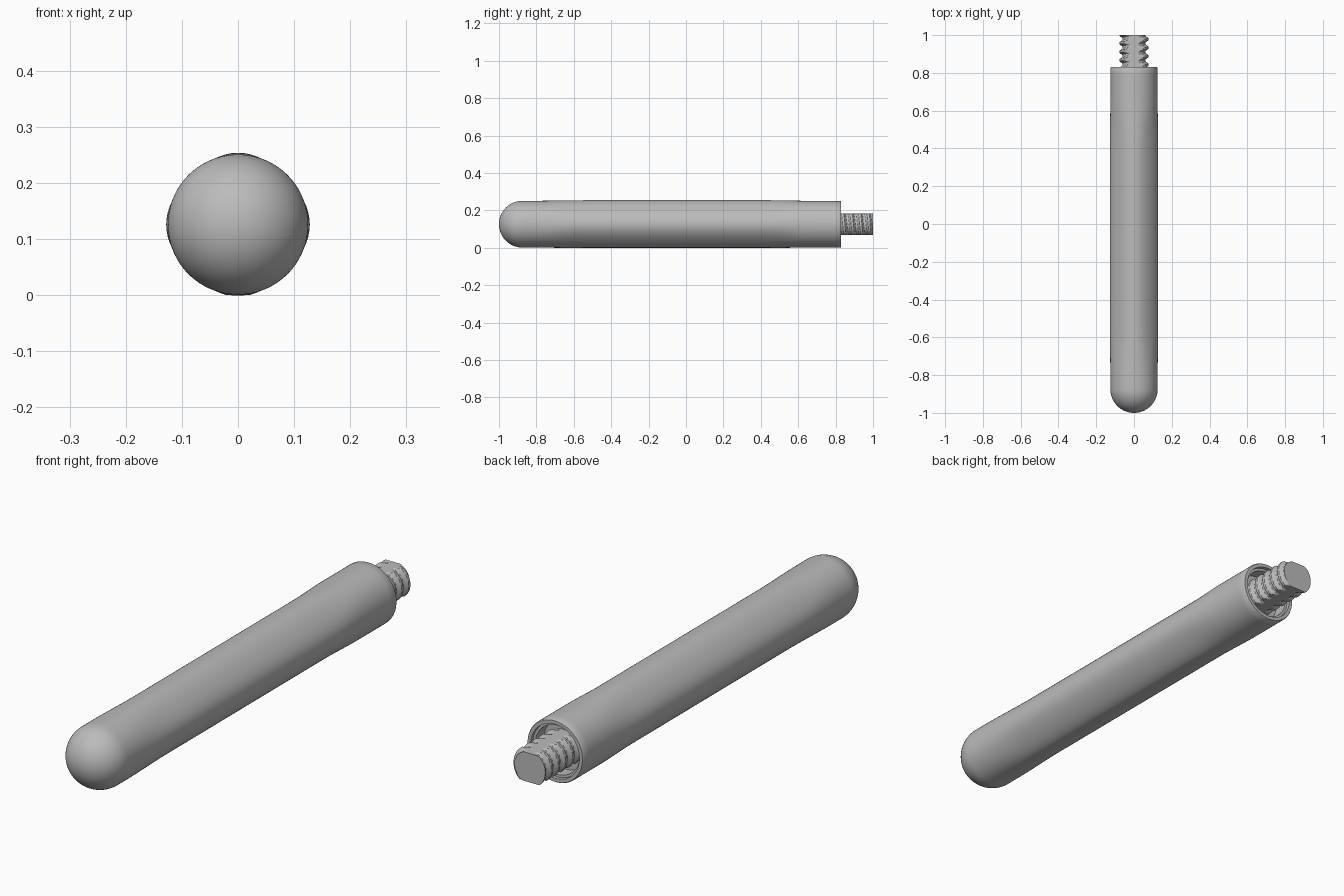
import bpy, bmesh, math

cube = bpy.data.objects.get("Cube")
if cube:
    bpy.data.objects.remove(cube, do_unlink=True)

AXIS_Z = 0.126
R = 0.125

grey = bpy.data.materials.new("plain grey")
grey.use_nodes = True
colour = (0.5, 0.5, 0.5, 1)
grey.diffuse_color = colour
grey.node_tree.nodes["Principled BSDF"].inputs["Base Color"].default_value = colour


def smooth(a, b, t):
    t = min(max((t - a) / (b - a), 0), 1)
    return t * t * (3 - 2 * t)


def skin_rings(name, stations, sides, point):
    """Skin rings along y; point(station, angle) gives each position."""
    bm = bmesh.new()
    rings = [[bm.verts.new(point(s, math.tau * i / sides)) for i in range(sides)]
             for s in stations]
    for a, b in zip(rings, rings[1:]):
        for i in range(sides):
            j = (i + 1) % sides
            bm.faces.new((a[i], a[j], b[j], b[i]))
    bm.faces.new(rings[0])
    bm.faces.new(rings[-1])
    bmesh.ops.recalc_face_normals(bm, faces=bm.faces)
    mesh = bpy.data.meshes.new(name)
    bm.to_mesh(mesh)
    bm.free()
    mesh.materials.append(grey)
    obj = bpy.data.objects.new(name, mesh)
    bpy.context.collection.objects.link(obj)
    bpy.ops.object.select_all(action='DESELECT')
    obj.select_set(True)
    bpy.context.view_layer.objects.active = obj
    bpy.ops.object.shade_smooth_by_angle(angle=math.radians(35))
    return obj


# Handle: domed nose, long barrel, stepped socket at the back
dome = [(max(R * math.sin(a), 0.0005), -1 + R * (1 - math.cos(a)))
        for a in (math.pi / 2 * i / 20 for i in range(21))]
barrel = [(R, -0.875 + 1.7 * i / 50) for i in range(1, 51)]
socket = [(0.122, 0.83), (0.108, 0.83), (0.108, 0.815), (0.098, 0.815),
          (0.098, 0.76), (0.02, 0.76)]


def handle_point(station, angle):
    r, y = station
    # the grip is gently squared between its round ends
    grip = smooth(-0.82, -0.55, y) * (1 - smooth(0.45, 0.65, y))
    r += grip * (0.004 * math.cos(4 * angle) - 0.001) if r == R else 0
    return (r * math.sin(angle), y, max(AXIS_Z + r * math.cos(angle), 0))


skin_rings("handle", dome + barrel + socket, 72, handle_point)

# Screw: helical ridges with flats along the top and bottom
PITCH = 0.045
START, END = 0.75, 1.0
STEPS = 100


def screw_point(y, angle):
    phase = (y / PITCH - angle / math.tau) % 1
    ridge = min(max(1.6 - 4.5 * abs(phase - 0.5), 0), 1)
    r = 0.061 + 0.015 * ridge
    z = min(max(r * math.cos(angle), -0.058), 0.058)
    return (r * math.sin(angle), y, AXIS_Z + z)


skin_rings("threaded_stud", [START + (END - START) * i / STEPS for i in range(STEPS + 1)],
           72, screw_point)
